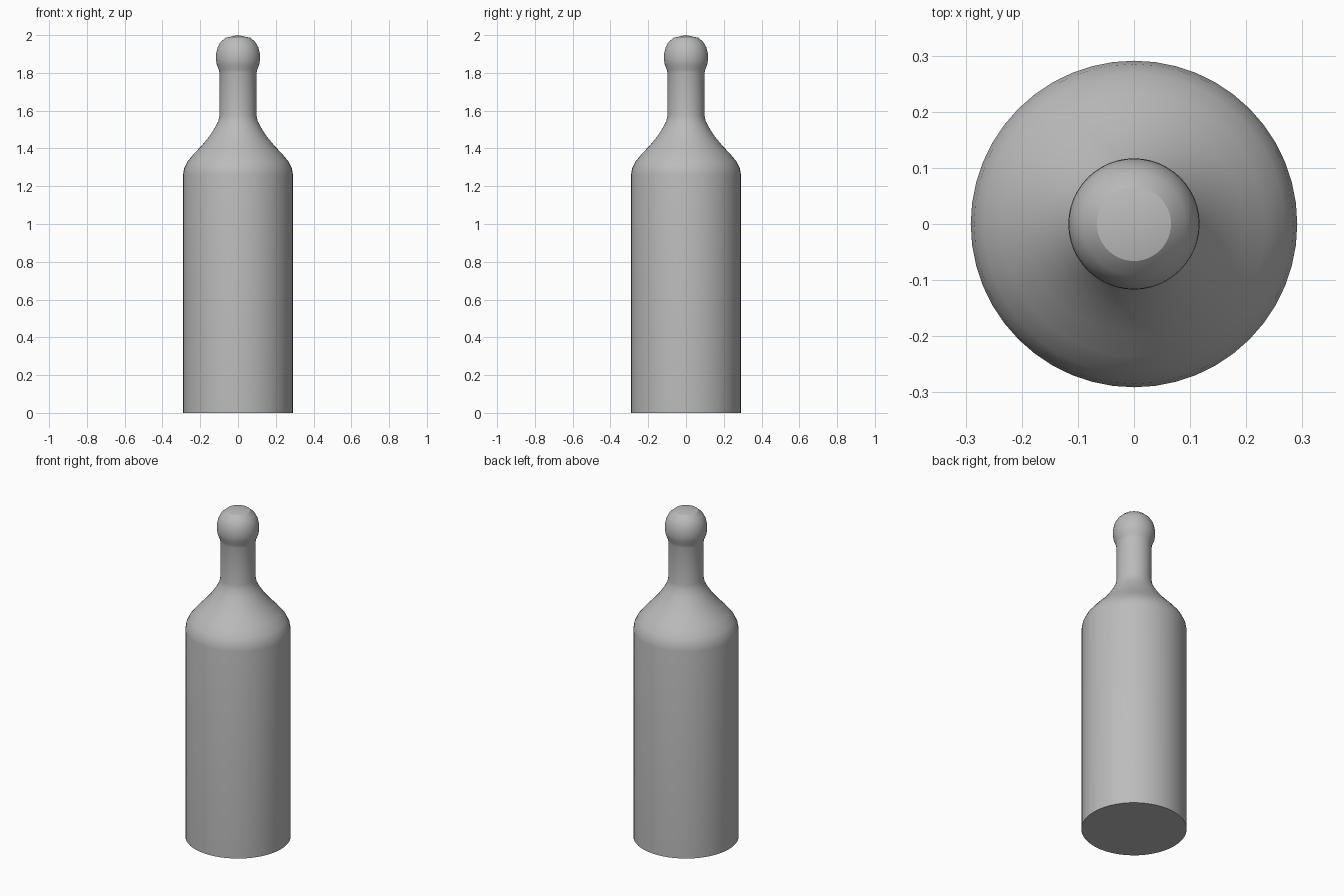
import bpy, bmesh, math

cube = bpy.data.objects.get("Cube")
if cube:
    bpy.data.objects.remove(cube, do_unlink=True)

SEGMENTS = 48

# Plain grey material
grey = bpy.data.materials.new("plain_grey")
grey.use_nodes = True
colour = (0.5, 0.5, 0.5, 1.0)
grey.diffuse_color = colour
grey.node_tree.nodes["Principled BSDF"].inputs["Base Color"].default_value = colour

# Bottle outline as (radius, height), from the base up to the rounded tip
profile = [
    (0, 0), (0.291, 0), (0.291, 1.26),                                # base and body
    (0.285, 1.295), (0.268, 1.33), (0.235, 1.37), (0.195, 1.412),     # shoulder
    (0.155, 1.46), (0.122, 1.51), (0.104, 1.545), (0.098, 1.575),     # into the neck
    (0.098, 1.80), (0.102, 1.818), (0.112, 1.842), (0.117, 1.87),     # neck and lip
    (0.116, 1.902), (0.108, 1.935), (0.092, 1.963), (0.066, 1.986),   # rounded head
    (0, 2.0),                                                         # shallow tip
]

# Spin the outline around the vertical axis
bm = bmesh.new()
verts = [bm.verts.new((r, 0, z)) for r, z in profile]
edges = [bm.edges.new(pair) for pair in zip(verts, verts[1:])]
bmesh.ops.spin(bm, geom=verts + edges, cent=(0, 0, 0), axis=(0, 0, 1),
               angle=math.tau, steps=SEGMENTS, use_duplicate=False)
bmesh.ops.remove_doubles(bm, verts=bm.verts, dist=0.0005)
bmesh.ops.recalc_face_normals(bm, faces=bm.faces)

mesh = bpy.data.meshes.new("bottle")
bm.to_mesh(mesh)
bm.free()
mesh.materials.append(grey)
bottle = bpy.data.objects.new("bottle", mesh)
bpy.context.collection.objects.link(bottle)

# Smooth sides with a crisp base rim and tip edge
bpy.ops.object.select_all(action="DESELECT")
bottle.select_set(True)
bpy.context.view_layer.objects.active = bottle
bpy.ops.object.shade_smooth_by_angle(angle=math.radians(30))
# Crease the ring around the tip
for edge in mesh.edges:
    if all(mesh.vertices[i].co.z > 1.98 and mesh.vertices[i].co.xy.length > 0.03
           for i in edge.vertices):
        edge.use_edge_sharp = True
